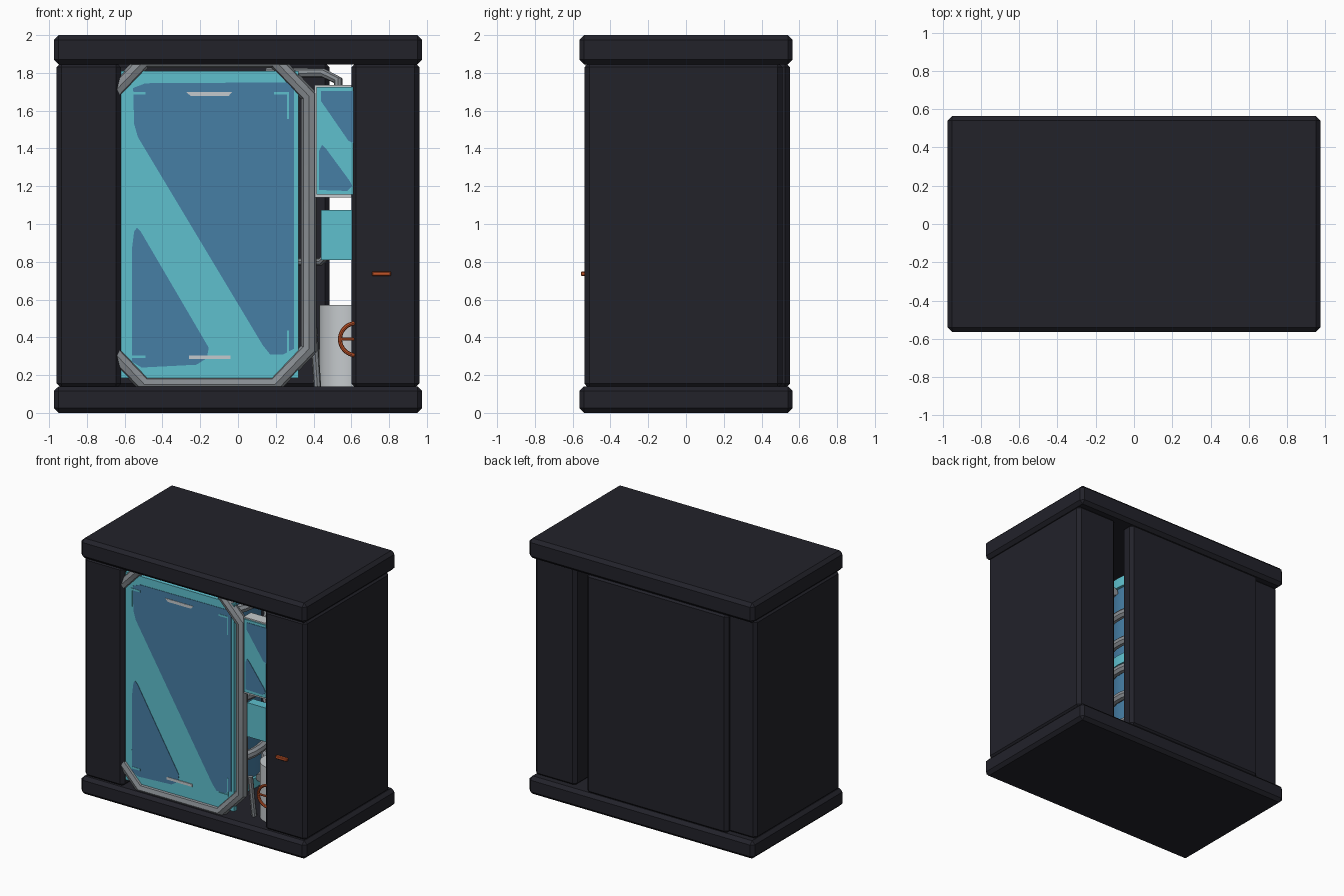
import bpy, bmesh, math
from mathutils import Vector

if "Cube" in bpy.data.objects:
    bpy.data.objects.remove(bpy.data.objects["Cube"])


def material(name, rgb):
    m = bpy.data.materials.new(name)
    m.diffuse_color = (*rgb, 1)
    m.use_nodes = True
    m.node_tree.nodes["Principled BSDF"].inputs["Base Color"].default_value = m.diffuse_color
    return m


DARK = material("dark_casing", (0.016, 0.016, 0.023))
TEAL = material("teal_glass", (0.112, 0.527, 0.617))
BLUE = material("deep_blue_glass", (0.061, 0.209, 0.376))
GREY = material("grey_pipe", (0.24, 0.26, 0.28))
WHITE = material("pale_metal", (0.56, 0.59, 0.61))
ORANGE = material("orange_handle", (0.55, 0.09, 0.022))


def finish(name, bm, mat, smooth=False):
    bmesh.ops.recalc_face_normals(bm, faces=bm.faces)
    me = bpy.data.meshes.new(name)
    bm.to_mesh(me)
    bm.free()
    me.materials.append(mat)
    ob = bpy.data.objects.new(name, me)
    bpy.context.collection.objects.link(ob)
    if smooth:
        activate(ob)
        bpy.ops.object.shade_smooth_by_angle(angle=math.radians(40))
    return ob


def activate(ob):
    bpy.ops.object.select_all(action='DESELECT')
    ob.select_set(True)
    bpy.context.view_layer.objects.active = ob


def box(name, x, y, z, mat, bevel=0):
    bm = bmesh.new()
    bmesh.ops.create_cube(bm, size=1)
    for v in bm.verts:
        for i, r in enumerate((x, y, z)):
            v.co[i] = (r[0] + r[1]) / 2 + v.co[i] * (r[1] - r[0])
    if bevel:
        bmesh.ops.bevel(bm, geom=bm.edges[:], offset=bevel, segments=1, affect='EDGES')
    return finish(name, bm, mat)


def plate(name, outline, y, mat, depth=0.006):
    """Thin front-facing plate from an x,z outline; y is its front."""
    bm = bmesh.new()
    f = bm.faces.new([bm.verts.new((px, y, pz)) for px, pz in outline])
    r = bmesh.ops.extrude_face_region(bm, geom=[f])
    for v in r["geom"]:
        if isinstance(v, bmesh.types.BMVert):
            v.co.y += depth
    return finish(name, bm, mat)


def cylinder(name, base, axis, length, radius, mat, sides=32):
    bm = bmesh.new()
    bmesh.ops.create_cone(bm, cap_ends=True, segments=sides, radius1=radius,
                          radius2=radius, depth=length)
    d = Vector(axis).normalized()
    rot = d.to_track_quat('Z', 'Y')
    for v in bm.verts:
        v.co = rot @ (v.co + Vector((0, 0, length / 2))) + Vector(base)
    return finish(name, bm, mat, True)


def pipe(name, points, radius, mat, closed=False):
    cu = bpy.data.curves.new(name, 'CURVE')
    cu.dimensions = '3D'
    cu.bevel_depth = radius
    cu.bevel_resolution = 2
    cu.use_fill_caps = True
    sp = cu.splines.new('POLY')
    sp.points.add(len(points) - 1)
    for p, q in zip(sp.points, points):
        p.co = (*q, 1)
    sp.use_cyclic_u = closed
    ob = bpy.data.objects.new(name, cu)
    bpy.context.collection.objects.link(ob)
    cu.materials.append(mat)
    activate(ob)
    bpy.ops.object.convert(target='MESH')
    bpy.ops.object.shade_smooth_by_angle(angle=math.radians(40))
    return ob


# Casing: slabs, side columns and the back panel with its open slot
box("base_slab", (-0.975, 0.975), (-0.565, 0.565), (0, 0.14), DARK, 0.025)
box("top_slab", (-0.975, 0.975), (-0.565, 0.565), (1.845, 2), DARK, 0.025)
box("left_column", (-0.96, -0.62), (-0.537, 0.51), (0.13, 1.855), DARK, 0.025)
box("right_column", (0.60, 0.96), (-0.537, 0.51), (0.13, 1.855), DARK, 0.025)
box("back_panel", (-0.74, 0.485), (0.44, 0.55), (0.13, 1.855), DARK, 0.025)

# Main glass door with painted reflections
box("door_glass", (-0.62, 0.32), (-0.505, -0.47), (0.185, 1.81), TEAL)
plate("door_upper_reflection", [
    (-0.555, 1.72), (-0.49, 1.745), (0.27, 1.75), (0.297, 1.73), (0.297, 0.34),
    (0.24, 0.31), (0.17, 0.31), (0.13, 0.36), (-0.53, 1.46), (-0.55, 1.53)],
    -0.508, BLUE)
plate("door_lower_reflection", [
    (-0.56, 0.27), (-0.56, 0.88), (-0.55, 0.96), (-0.535, 0.98), (-0.515, 0.96),
    (-0.155, 0.345), (-0.165, 0.29), (-0.22, 0.255), (-0.51, 0.24)], -0.508, BLUE)
for sx, side in ((-1, "left"), (1, "right")):
    for sz, level in ((-1, "lower"), (1, "upper")):
        plate(f"{level}_{side}_corner_mark",
              [(-0.15 + sx * a, 0.995 + sz * b) for a, b in
               ((0.34, 0.69), (0.34, 0.705), (0.42, 0.705), (0.42, 0.56),
                (0.41, 0.56), (0.41, 0.69))], -0.510, TEAL)
plate("upper_door_mark", [(-0.275, 1.70), (-0.03, 1.70), (-0.05, 1.677), (-0.25, 1.677)],
      -0.511, WHITE)
plate("lower_door_mark", [(-0.26, 0.305), (-0.04, 0.305), (-0.04, 0.285), (-0.26, 0.285)],
      -0.511, WHITE)

# Octagonal pipe frame around the door
corners = ((0.525, 0.67), (0.345, 0.858))
ring = []
for sx, sz in ((1, 1), (-1, 1), (-1, -1), (1, -1)):
    pair = corners if sx * sz > 0 else corners[::-1]
    ring += [(-0.15 + sx * a, -0.487, 1.008 + sz * b) for a, b in pair]
pipe("door_frame_pipe", ring, 0.045, GREY, True)

# Small screens beside the door
box("screen_housing", (0.405, 0.64), (-0.51, -0.42), (1.14, 1.735), WHITE)
box("screen_glass", (0.415, 0.64), (-0.52, -0.505), (1.155, 1.725), TEAL)
plate("screen_upper_reflection", [
    (0.44, 1.705), (0.62, 1.705), (0.62, 1.425), (0.585, 1.44), (0.44, 1.65)],
    -0.523, BLUE)
plate("screen_lower_reflection", [
    (0.43, 1.18), (0.43, 1.39), (0.445, 1.42), (0.465, 1.40), (0.59, 1.23),
    (0.605, 1.20), (0.58, 1.175)], -0.523, BLUE)
box("lower_screen", (0.44, 0.64), (-0.515, -0.44), (0.81, 1.075), TEAL)

# Pressure cylinder, valve wheel and column handle
cylinder("pressure_cylinder", (0.57, -0.30, 0.14), (0, 0, 1), 0.43, 0.14, WHITE)
cylinder("valve_stem", (0.63, -0.52, 0.39), (0, 1, 0), 0.2, 0.02, ORANGE, 16)
wheel = [(0.625 + 0.085 * math.cos(t * math.tau / 32), -0.52,
          0.39 + 0.085 * math.sin(t * math.tau / 32)) for t in range(32)]
pipe("valve_wheel", wheel, 0.011, ORANGE, True)
pipe("valve_spoke", [(0.545, -0.52, 0.39), (0.70, -0.52, 0.39)], 0.008, ORANGE)
box("column_handle", (0.71, 0.81), (-0.557, -0.53), (0.725, 0.748), ORANGE, 0.004)

# Inner tank wrapped in a coil, half seen through the slots
cylinder("inner_tank", (-0.15, 0.0, 0.14), (0, 0, 1), 1.6, 0.29, BLUE)
for z in (0.14, 1.0, 1.66):
    cylinder("tank_band", (-0.15, 0.0, z), (0, 0, 1), 0.08, 0.31, TEAL)
turns, steps = 6, 28
coil = [(-0.15 + 0.34 * math.cos(i * math.tau / steps),
         0.34 * math.sin(i * math.tau / steps), 0.22 + 1.4 * i / (turns * steps))
        for i in range(turns * steps + 1)]
pipe("tank_coil", coil, 0.035, GREY)

# Feed pipes behind the screens
pipe("screen_feed_pipe", [(0.53, -0.43, 1.6), (0.53, -0.36, 1.66), (0.53, -0.33, 1.76),
                          (0.45, -0.28, 1.80), (0.15, -0.2, 1.80)], 0.025, GREY)
pipe("cylinder_feed_pipe", [(0.40, -0.42, 0.45), (0.42, -0.40, 0.14)], 0.02, GREY)
pipe("lower_screen_pipe", [(0.50, -0.45, 0.86), (0.44, -0.38, 0.80), (0.2, -0.22, 0.80)],
     0.02, GREY)
